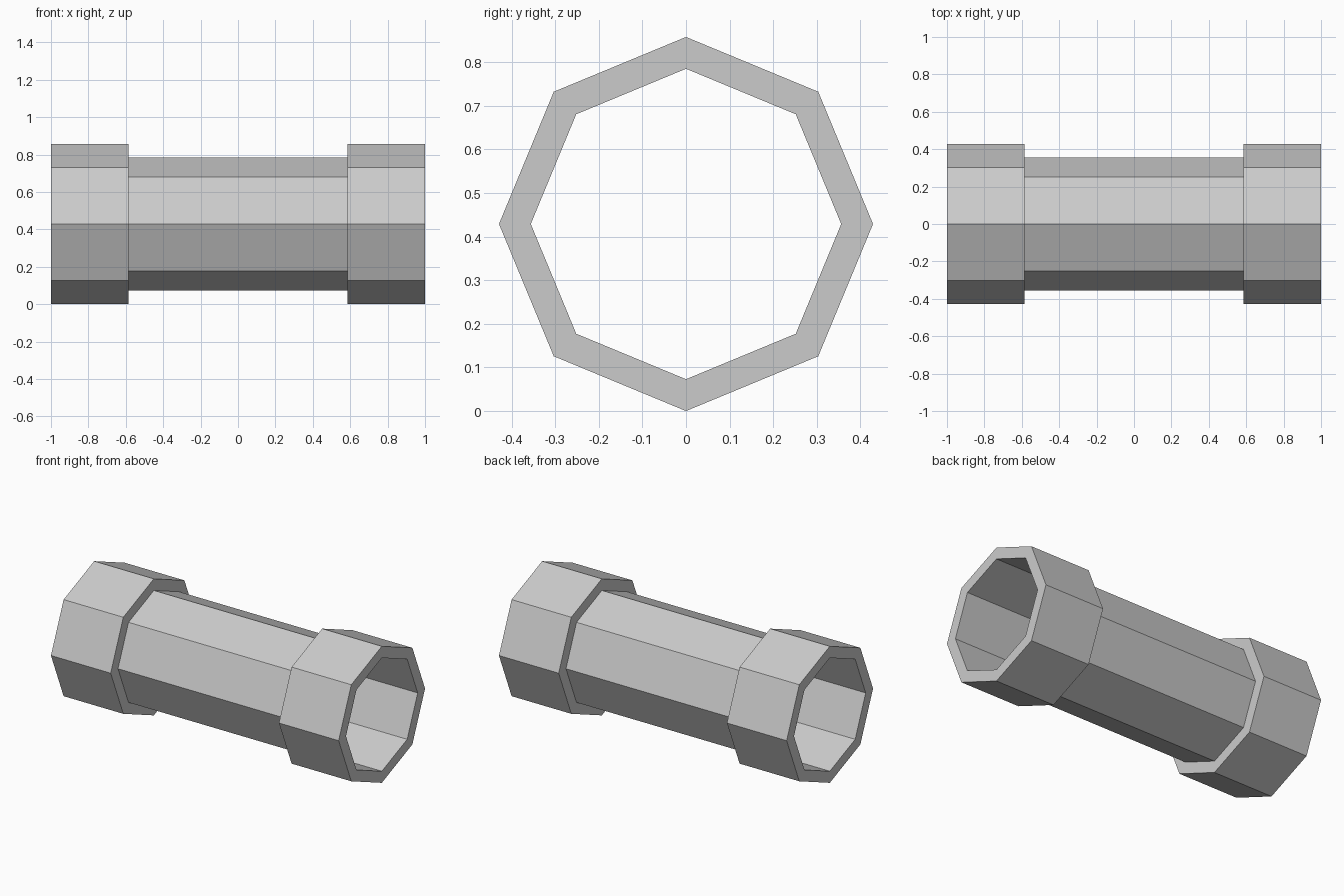
import bpy, bmesh, math

if "Cube" in bpy.data.objects:
    bpy.data.objects.remove(bpy.data.objects["Cube"])

SIDES = 8
R_OUT, R_IN = 0.429, 0.356   # collar and tube radii
X_END, X_COLLAR = 1.0, 0.585
Z_MID = R_OUT


def lathe_x(name, profile, closed):
    """Revolve (x, radius) points around the pipe's axis with flat octagonal sides."""
    bm = bmesh.new()
    rings = []
    for x, r in profile:
        angles = [2 * math.pi * i / SIDES for i in range(SIDES)]
        rings.append([bm.verts.new((x, r * math.cos(a), Z_MID + r * math.sin(a))) for a in angles])
    pairs = list(zip(rings, rings[1:]))
    if closed:
        pairs.append((rings[-1], rings[0]))
    for a, b in pairs:
        for i in range(SIDES):
            j = (i + 1) % SIDES
            bm.faces.new((a[i], b[i], b[j], a[j]))
    bmesh.ops.recalc_face_normals(bm, faces=bm.faces[:])
    mesh = bpy.data.meshes.new(name)
    bm.to_mesh(mesh)
    bm.free()
    obj = bpy.data.objects.new(name, mesh)
    bpy.context.collection.objects.link(obj)
    return obj


# Thin open tube between the collars
lathe_x("pipe_tube", [(-X_COLLAR, R_IN), (X_COLLAR, R_IN)], False)

# Thick collar ring at each end
for side, name in ((-1, "left_collar"), (1, "right_collar")):
    a, b = side * X_COLLAR, side * X_END
    lathe_x(name, [(a, R_IN), (a, R_OUT), (b, R_OUT), (b, R_IN)], True)
